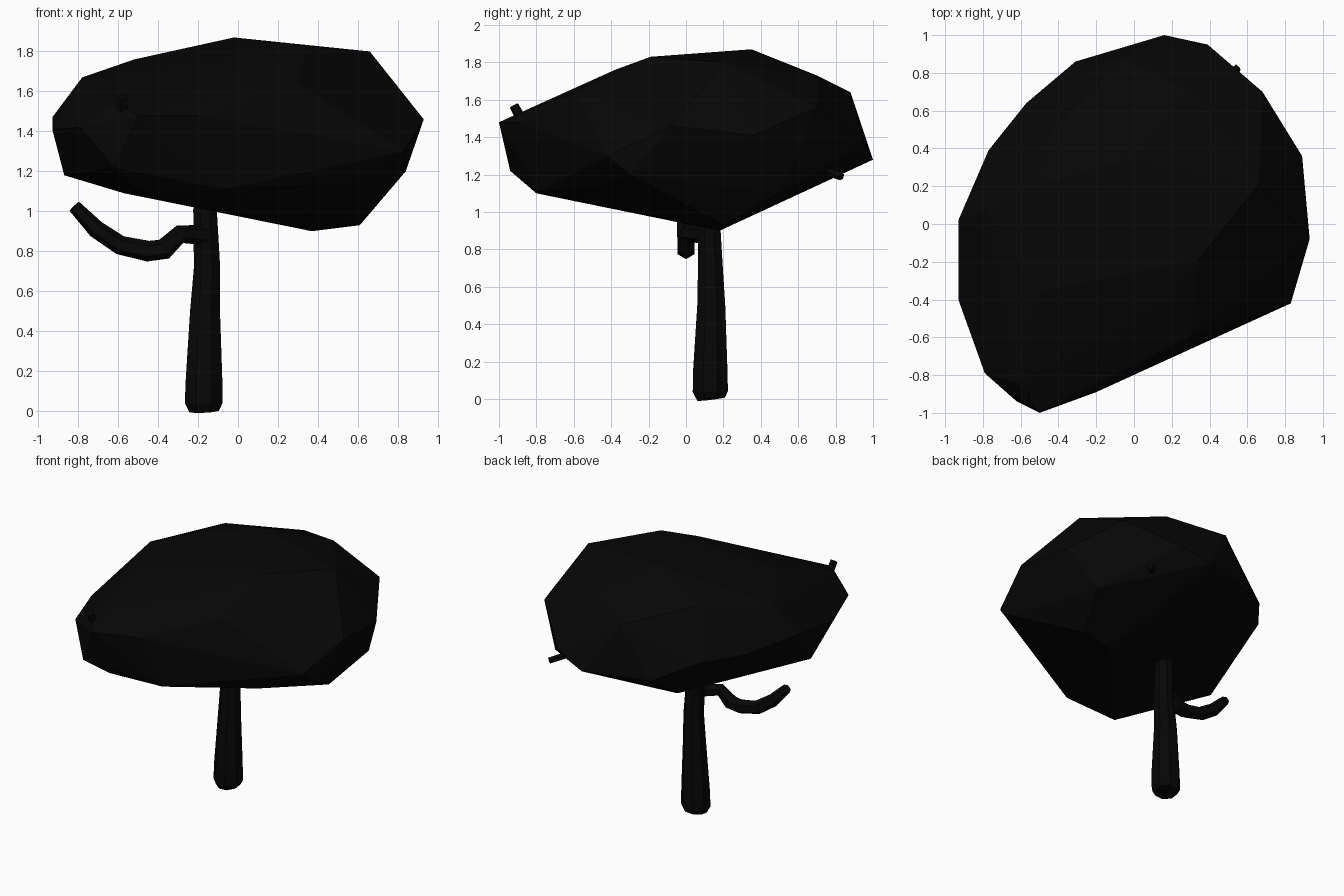
import bpy
import bmesh
import math
from mathutils import Vector

default_cube = bpy.data.objects.get("Cube")
if default_cube:
    bpy.data.objects.remove(default_cube, do_unlink=True)


def make_material(name, value):
    material = bpy.data.materials.new(name)
    material.use_nodes = True
    colour = (value, value, value, 1)
    material.diffuse_color = colour
    shader = material.node_tree.nodes["Principled BSDF"]
    shader.inputs["Base Color"].default_value = colour
    return material


charcoal = make_material("charcoal black", .002)


def finish(bm, name):
    """Turn a bmesh into a flat-shaded object in the scene."""
    bmesh.ops.recalc_face_normals(bm, faces=bm.faces)
    mesh = bpy.data.meshes.new(name)
    bm.to_mesh(mesh)
    bm.free()
    mesh.materials.append(charcoal)
    obj = bpy.data.objects.new(name, mesh)
    bpy.context.collection.objects.link(obj)
    return obj


def faceted_hull(name, points):
    """Wrap a set of corner points in a closed, faceted shell."""
    bm = bmesh.new()
    for point in points:
        bm.verts.new(point)
    result = bmesh.ops.convex_hull(bm, input=bm.verts)
    loose = set(result["geom_interior"]) | set(result["geom_unused"])
    loose = [v for v in loose if isinstance(v, bmesh.types.BMVert)]
    bmesh.ops.delete(bm, geom=loose, context="VERTS")
    bmesh.ops.dissolve_limit(bm, angle_limit=math.radians(3),
                             verts=bm.verts, edges=bm.edges)
    return finish(bm, name)


def limb(name, path, radii, sides, start_angle=0):
    """Loft a low-poly tube along a path, one radius for each path point."""
    path = [Vector(p) for p in path]
    bm = bmesh.new()
    rings = []
    for i, (centre, radius) in enumerate(zip(path, radii)):
        before = path[max(i - 1, 0)]
        after = path[min(i + 1, len(path) - 1)]
        tangent = (after - before).normalized()
        side = tangent.cross(Vector((0, 1, 0))).normalized()
        other = tangent.cross(side)
        ring = []
        for k in range(sides):
            angle = start_angle + math.tau * k / sides
            offset = side * math.cos(angle) + other * math.sin(angle)
            ring.append(bm.verts.new(centre + offset * radius))
        rings.append(ring)
    for lower, upper in zip(rings, rings[1:]):
        for k in range(sides):
            n = (k + 1) % sides
            bm.faces.new((lower[k], lower[n], upper[n], upper[k]))
    bm.faces.new(rings[0])
    bm.faces.new(rings[-1])
    return finish(bm, name)


# Crown: corners of the top, the widest rim and the underside
crown_top = [
    (-.02, .35, 1.87), (.66, .21, 1.8), (.34, -.19, 1.83), (.17, -.38, 1.76),
    (-.2, .3, 1.835), (-.52, .2, 1.76), (-.78, .08, 1.67), (.3, .7, 1.73),
    (0, .6, 1.77), (-.07, .88, 1.64), (.3, -.59, 1.64), (-.62, -.84, 1.54),
    (-.45, .49, 1.74), (-.52, -.36, 1.7),
]
crown_rim = [
    (.16, 1, 1.28), (.39, .95, 1.36), (.68, .7, 1.56), (.89, .36, 1.41),
    (.93, -.08, 1.46), (.83, -.42, 1.3), (-.2, -.89, 1.48), (-.5, -1, 1.48),
    (-.79, -.79, 1.42), (-.93, -.4, 1.41), (-.93, .02, 1.47),
    (-.77, .39, 1.42), (-.57, .64, 1.4), (-.31, .86, 1.28),
]
crown_underside = [
    (.37, .18, .9), (.61, .2, .93), (.73, .5, 1.1), (.84, -.3, 1.2),
    (.5, -.48, 1.13), (-.07, -.79, 1.11), (-.5, -.8, 1.1), (-.62, -.94, 1.22),
    (-.87, -.23, 1.18), (-.57, -.1, 1.09), (-.27, .1, 1.05), (-.35, .6, 1.1),
]
faceted_hull("crown", crown_top + crown_rim + crown_underside)

# Trunk: slightly leaning, flared at the foot
limb("trunk",
     [(-.17, .135, 0), (-.172, .13, .04), (-.17, .13, .16), (-.165, .135, .5),
      (-.155, .13, .72), (-.165, .12, 1), (-.165, .12, 1.25)],
     [.08, .102, .099, .081, .071, .064, .062], 8, math.pi / 8)

# Side branch: dips away from the trunk and curls up at the end
limb("side_branch",
     [(-.16, .1, .88), (-.29, .01, .885), (-.37, .0, .81), (-.45, .0, .8),
      (-.59, .0, .83), (-.71, -.01, .91), (-.82, -.02, 1.025)],
     [.05, .047, .053, .052, .048, .045, .033], 6)

# Twig stubs poking through the crown
limb("front_twig", [(-.57, -.86, 1.46), (-.58, -.92, 1.57)], [.03, .026], 5)
limb("back_twig", [(.42, .7, 1.24), (.55, .83, 1.19)], [.024, .022], 5)
